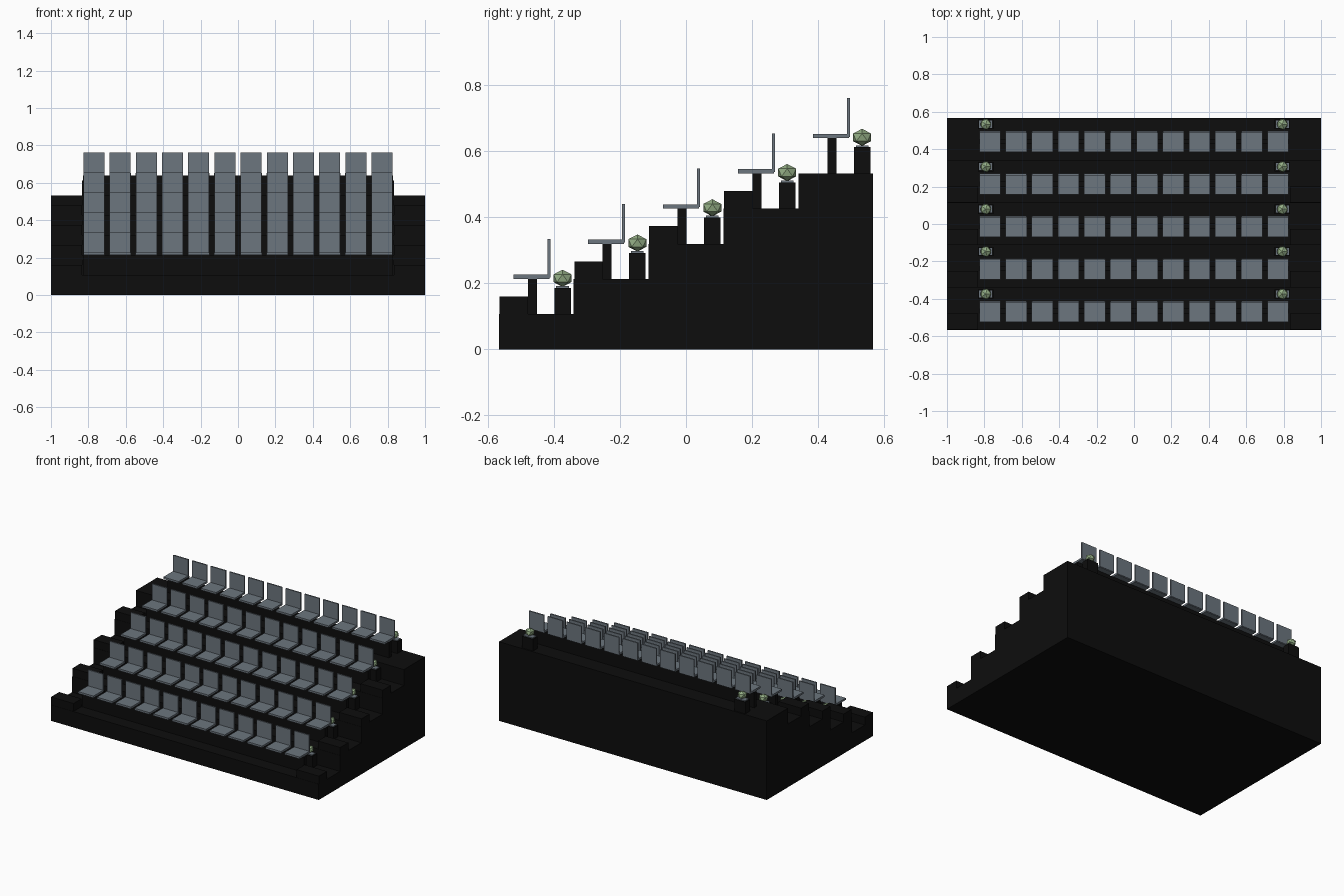
import bpy, bmesh
from mathutils import Matrix, Vector

if "Cube" in bpy.data.objects:
    bpy.data.objects.remove(bpy.data.objects["Cube"])

ROWS, SEATS = 5, 12
DEPTH, RISE = 0.2268, 0.1067      # tread depth and riser height
FRONT = -0.567


def material(name, rgb):
    m = bpy.data.materials.new(name)
    m.diffuse_color = (*rgb, 1)
    m.use_nodes = True
    m.node_tree.nodes["Principled BSDF"].inputs["Base Color"].default_value = m.diffuse_color
    return m


black = material("black", (0.004, 0.004, 0.004))
grey = material("slate grey", (0.15, 0.18, 0.21))
green = material("leaf green", (0.30, 0.43, 0.24))


def finish(name, bm, mat):
    bmesh.ops.recalc_face_normals(bm, faces=bm.faces)
    me = bpy.data.meshes.new(name)
    bm.to_mesh(me)
    bm.free()
    me.materials.append(mat)
    ob = bpy.data.objects.new(name, me)
    bpy.context.collection.objects.link(ob)
    return ob


def add_box(bm, x0, x1, y0, y1, z0, z1):
    c = Vector(((x0 + x1) / 2, (y0 + y1) / 2, (z0 + z1) / 2))
    bmesh.ops.create_cube(bm, size=1, matrix=Matrix.Translation(c)
                          @ Matrix.Diagonal((x1 - x0, y1 - y0, z1 - z0, 1)))


# Terrace: stair profile extruded across the width
profile = [(FRONT, 0)]
for r in range(ROWS):
    y = FRONT + r * DEPTH
    profile += [(y, (r + 1) * RISE), (y + DEPTH, (r + 1) * RISE)]
profile.append((FRONT + ROWS * DEPTH, 0))
bm = bmesh.new()
face = bm.faces.new([bm.verts.new((-1, y, z)) for y, z in profile])
ext = bmesh.ops.extrude_face_region(bm, geom=[face])["geom"]
bmesh.ops.translate(bm, vec=(2, 0, 0), verts=[v for v in ext if isinstance(v, bmesh.types.BMVert)])
finish("terrace", bm, black)

for r in range(ROWS):
    y, z = FRONT + r * DEPTH, (r + 1) * RISE      # front edge and height of this tread

    # Half-height aisle steps at both ends, none on the top tread
    if r < ROWS - 1:
        bm = bmesh.new()
        for s in (-1, 1):
            xs = sorted((s * 0.833, s * 1.0))
            add_box(bm, *xs, y + 0.002, y + 0.088, z, z + RISE / 2)
        finish("aisle_steps", bm, black)

    # Long beam carrying the seats
    bm = bmesh.new()
    add_box(bm, -0.828, 0.828, y + 0.088, y + 0.115, z, z + RISE)
    finish("seat_beam", bm, black)

    # Row of seats: flat pan and thin upright back
    bm = bmesh.new()
    for i in range(SEATS):
        x = (i - (SEATS - 1) / 2) * 0.14
        zs = z + RISE
        add_box(bm, x - 0.057, x + 0.057, y + 0.044, y + 0.153, zs, zs + 0.013)
        add_box(bm, x - 0.056, x + 0.056, y + 0.147, y + 0.156, zs + 0.004, zs + 0.121)
    finish("seat_row", bm, grey)

    # Planter at each end with soil tray and faceted shrub
    yc = y + 0.193
    for s in (-1, 1):
        x = s * 0.793
        bm = bmesh.new()
        add_box(bm, x - 0.041, x + 0.041, yc - 0.025, yc + 0.025, z, z + 0.079)
        finish("planter", bm, black)
        bm = bmesh.new()
        add_box(bm, x - 0.035, x + 0.035, yc - 0.019, yc + 0.019, z + 0.079, z + 0.085)
        finish("planter_tray", bm, grey)
        bm = bmesh.new()
        bmesh.ops.create_icosphere(bm, subdivisions=1, radius=1,
                                   matrix=Matrix.Translation((x, yc, z + 0.109))
                                   @ Matrix.Diagonal((0.032, 0.032, 0.026, 1)))
        finish("shrub", bm, green)
